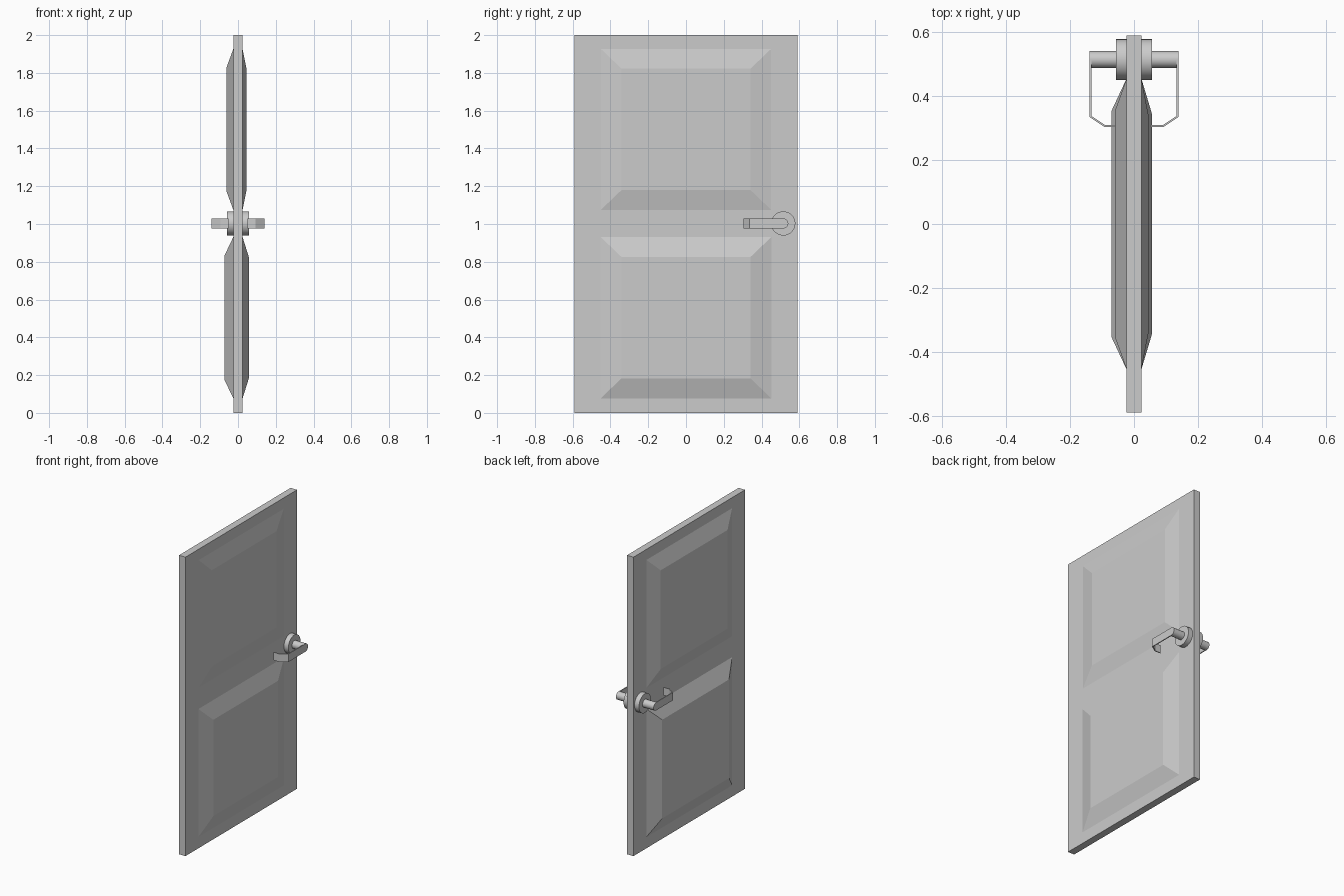
import bpy, bmesh, math
from mathutils import Vector

if "Cube" in bpy.data.objects:
    bpy.data.objects.remove(bpy.data.objects["Cube"])

HY, HZ = 0.515, 1.003      # handle axis position


def new_object(name, bm):
    bmesh.ops.recalc_face_normals(bm, faces=bm.faces)
    me = bpy.data.meshes.new(name)
    bm.to_mesh(me)
    bm.free()
    ob = bpy.data.objects.new(name, me)
    bpy.context.collection.objects.link(ob)
    return ob


def raised_panel(name, x0, x1, zc, base, top):
    """Bevelled field rising from the door face x0 to x1."""
    bm = bmesh.new()
    rings = []
    for x, (hy, hz) in ((x0, base), (x1, top)):
        rings.append([bm.verts.new((x, sy * hy, zc + sz * hz))
                      for sy, sz in ((-1, -1), (1, -1), (1, 1), (-1, 1))])
    a, b = rings
    bm.faces.new(a)
    bm.faces.new(b)
    for i in range(4):
        j = (i + 1) % 4
        bm.faces.new((a[i], a[j], b[j], b[i]))
    return new_object(name, bm)


def x_cylinder(name, radius, x0, x1):
    bpy.ops.mesh.primitive_cylinder_add(
        vertices=32, radius=radius, depth=abs(x1 - x0),
        location=((x0 + x1) / 2, HY, HZ), rotation=(0, math.pi / 2, 0))
    ob = bpy.context.object
    ob.name = name
    bpy.ops.object.shade_smooth_by_angle(angle=math.radians(35))
    return ob


def lever(name, s):
    """Thin bent strip: outline in plan, extruded to the strip height."""
    outline = [(0.139, HY), (0.139, 0.335), (0.093, 0.304), (0.05, 0.304),
               (0.05, 0.310), (0.091, 0.310), (0.133, 0.338), (0.133, HY)]
    bm = bmesh.new()
    face = bm.faces.new([bm.verts.new((s * x, y, HZ - 0.0265)) for x, y in outline])
    ext = bmesh.ops.extrude_face_region(bm, geom=[face])
    bmesh.ops.translate(bm, vec=Vector((0, 0, 0.053)),
                        verts=[v for v in ext["geom"] if isinstance(v, bmesh.types.BMVert)])
    return new_object(name, bm)


# door slab
bpy.ops.mesh.primitive_cube_add(size=1, location=(0, 0, 1))
slab = bpy.context.object
slab.name = "door_slab"
slab.scale = (0.048, 1.18, 2)

# raised panels: side, upper height, lower height, inner half sizes
for side, s, up, low, inner in (("left", -1, 0.060, 0.071, (0.353, 0.330)),
                                ("right", 1, 0.045, 0.057, (0.342, 0.322))):
    base = (0.456, 0.431)
    raised_panel("upper_panel_" + side, s * 0.023, s * up, 1.501, base, inner)
    raised_panel("lower_panel_" + side, s * 0.023, s * low, 0.504, base, inner)

# handle on both faces
for side, s in (("left", -1), ("right", 1)):
    x_cylinder("handle_rose_" + side, 0.064, s * 0.02, s * 0.057)
    x_cylinder("handle_spindle_" + side, 0.0265, s * 0.05, s * 0.139)
    lever("handle_lever_" + side, s)
